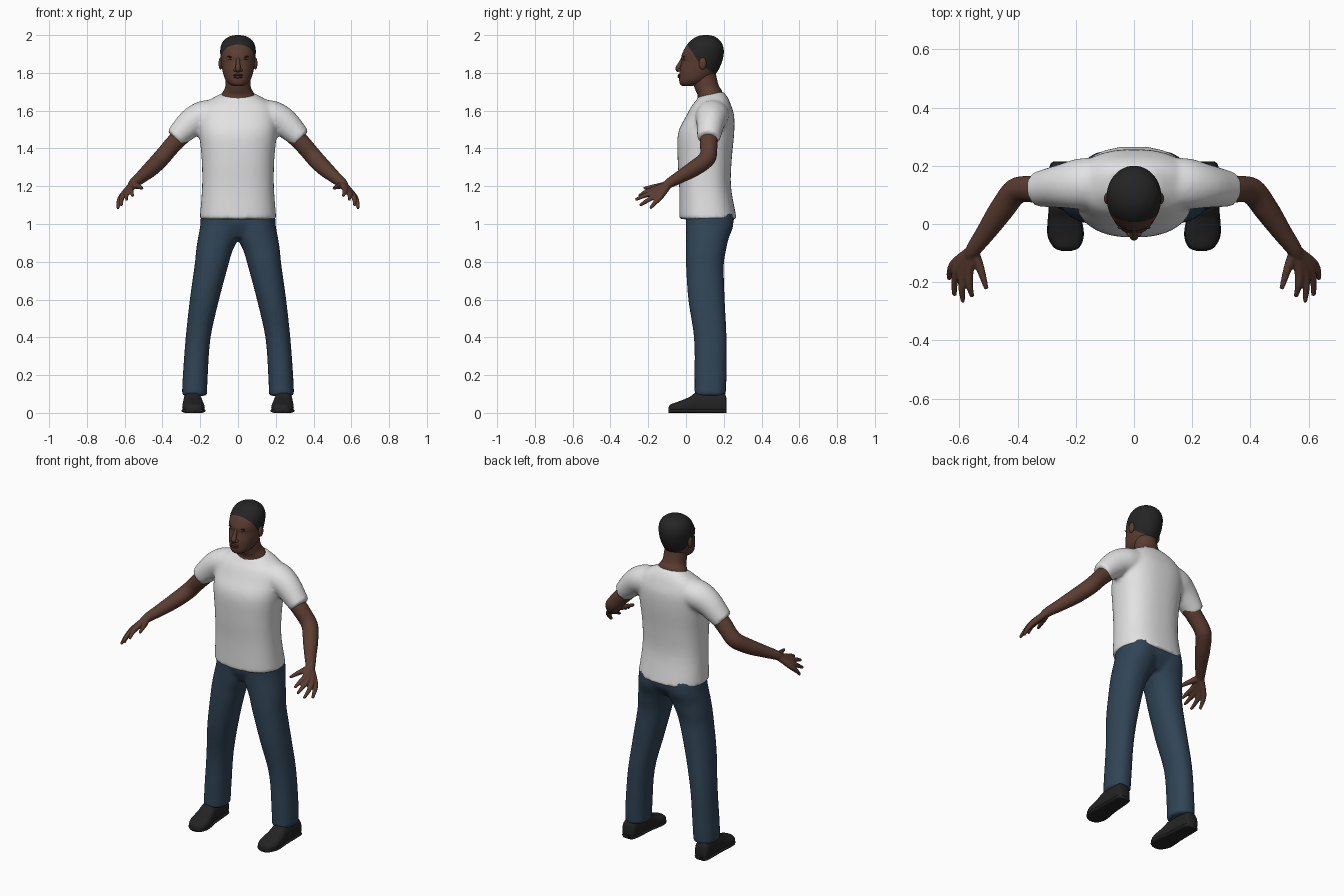
import bpy, bmesh, math
from mathutils import Vector

old = bpy.data.objects.get("Cube")
if old:
    bpy.data.objects.remove(old, do_unlink=True)


def material(name, r, g, b):
    m = bpy.data.materials.new(name)
    m.use_nodes = True
    m.diffuse_color = (r, g, b, 1)
    bsdf = m.node_tree.nodes["Principled BSDF"]
    bsdf.inputs["Base Color"].default_value = (r, g, b, 1)
    bsdf.inputs["Roughness"].default_value = 0.8
    return m


SKIN = material("brown skin", 0.105, 0.046, 0.03)
LIP = material("dark lips", 0.075, 0.03, 0.024)
HAIR = material("black hair", 0.018, 0.018, 0.018)
SHIRT = material("white cotton", 0.76, 0.76, 0.76)
DENIM = material("blue denim", 0.03, 0.058, 0.092)
LEATHER = material("black leather", 0.017, 0.017, 0.017)
EYE = material("eye white", 0.3, 0.26, 0.24)


# ---------- helpers ----------
def spline(a, b, c, d, t):
    return 0.5 * (2 * b + (c - a) * t + (2 * a - 5 * b + 4 * c - d) * t * t
                  + (3 * b - a - 3 * c + d) * t ** 3)


def loft(bm, sections, n=32, steps=4, power=2.0, floor=None):
    """Skin smooth closed rings given as (centre, half axis, half axis)."""
    dense = []
    last = len(sections) - 1
    for i in range(last):
        picks = [sections[min(max(j, 0), last)] for j in range(i - 1, i + 3)]
        for s in range(steps):
            dense.append([spline(*[p[k] for p in picks], s / steps) for k in range(3)])
    dense.append(sections[-1])
    rings = []
    for c, u, v in dense:
        ring = []
        for i in range(n):
            a = math.tau * i / n
            co, si = math.cos(a), math.sin(a)
            p = c + u * math.copysign(abs(co) ** (2 / power), co) \
                  + v * math.copysign(abs(si) ** (2 / power), si)
            if floor is not None:
                p.z = max(p.z, floor)
            ring.append(bm.verts.new(p))
        rings.append(ring)
    for a, b in zip(rings, rings[1:]):
        for i in range(n):
            j = (i + 1) % n
            bm.faces.new((a[i], a[j], b[j], b[i]))
    bm.faces.new(rings[0])
    bm.faces.new(rings[-1])


def level(z, x0, x1, y0, y1, tilt=0.0):
    """Horizontal section from its x and y limits."""
    return (Vector(((x0 + x1) / 2, (y0 + y1) / 2, z)),
            Vector(((x1 - x0) / 2, 0, 0)), Vector((0, (y1 - y0) / 2, tilt)))


def tube(bm, path, side, ref=(0, 0, 1), n=20):
    """Limb through (x, y, z, radius, radius along ref), mirrored by side."""
    pts = [Vector((p[0] * side, p[1], p[2])) for p in path]
    out = []
    for i, p in enumerate(path):
        t = (pts[min(i + 1, len(pts) - 1)] - pts[max(i - 1, 0)]).normalized()
        v = Vector(ref)
        v = (v - t * v.dot(t)).normalized()
        out.append((pts[i], t.cross(v) * p[3], v * p[-1]))
    loft(bm, out, n)


def ball(bm, centre, radii, lean=0.0):
    made = bmesh.ops.create_uvsphere(bm, u_segments=20, v_segments=12, radius=1)
    for v in made["verts"]:
        p = Vector(a * r for a, r in zip(v.co, radii))
        p.z += p.x * lean
        v.co = p + Vector(centre)


def finish(bm, name, *mats, voxel=None, relax=4):
    bmesh.ops.recalc_face_normals(bm, faces=bm.faces)
    mesh = bpy.data.meshes.new(name)
    bm.to_mesh(mesh)
    bm.free()
    for m in mats:
        mesh.materials.append(m)
    mesh.polygons.foreach_set("use_smooth", [True] * len(mesh.polygons))
    ob = bpy.data.objects.new(name, mesh)
    bpy.context.collection.objects.link(ob)
    if voxel:  # fuse overlapping volumes into one skin
        r = ob.modifiers.new("fuse", "REMESH")
        r.mode = "VOXEL"
        r.voxel_size = voxel
        r.use_smooth_shade = True
        s = ob.modifiers.new("relax", "SMOOTH")
        s.factor = 0.5
        s.iterations = relax
    return ob


# ---------- shirt: torso and sleeves ----------
bm = bmesh.new()
torso = [(1.025, .203, -.035, .27, 0), (1.06, .2, -.035, .262, 0), (1.2, .19, -.036, .238, 0),
         (1.34, .192, -.044, .242, 0), (1.48, .205, -.042, .255, 0), (1.57, .205, .0, .255, 0),
         (1.625, .19, .03, .24, 0), (1.66, .145, .052, .222, .008), (1.688, .09, .066, .196, .014)]
loft(bm, [level(z, -w, w, f, b, t) for z, w, f, b, t in torso], 48, power=2.4)
for side in (1, -1):
    tube(bm, [(.08, .145, 1.585, .075, .085), (.18, .138, 1.57, .083, .088),
              (.25, .13, 1.533, .076, .075), (.335, .119, 1.452, .056, .06)], side, (0, 1, 0), 32)
finish(bm, "shirt", SHIRT, voxel=.011, relax=5)

# ---------- jeans ----------
bm = bmesh.new()
leg = [(1.06, -.02, .19, .0, .25), (.99, -.02, .2, .0, .25), (.92, .0, .213, .0, .225),
       (.86, .028, .222, .0, .212), (.78, .052, .23, .0, .2), (.6, .1, .255, .012, .205),
       (.4, .145, .277, .042, .215), (.2, .16, .292, .045, .215), (.09, .164, .297, .045, .21)]
for side in (1, -1):
    loft(bm, [level(z, side * a, side * b, f, k) for z, a, b, f, k in leg], power=2.2)
loft(bm, [level(1.06, -.19, .19, 0, .25), level(1.0, -.198, .198, 0, .25),
          level(.93, -.15, .15, .03, .2)], power=2.3)
finish(bm, "jeans", DENIM, voxel=.011)

# ---------- arms with hands, and shoes ----------
arm = [(.28, .12, 1.485, .048), (.345, .12, 1.42, .047), (.405, .113, 1.35, .046),
       (.455, .05, 1.298, .043), (.51, -.03, 1.25, .034), (.55, -.085, 1.218, .027),
       (.565, -.11, 1.2, .022)]
# knuckle, middle joint and tip of each finger
fingers = {"index": [(.568, -.168, 1.182), (.565, -.215, 1.168), (.556, -.25, 1.148)],
           "middle": [(.587, -.165, 1.17), (.592, -.22, 1.15), (.588, -.268, 1.128)],
           "ring": [(.605, -.152, 1.158), (.617, -.2, 1.127), (.617, -.246, 1.098)],
           "little": [(.616, -.135, 1.145), (.632, -.165, 1.112), (.636, -.19, 1.082)],
           "thumb": [(.535, -.135, 1.202), (.52, -.18, 1.196), (.507, -.224, 1.188)]}
shoe = [(-.092, .232, .018, .03), (-.08, .232, .042, .046), (-.04, .235, .059, .06),
        (.02, .238, .055, .085), (.06, .24, .05, .11), (.15, .243, .046, .116),
        (.2, .245, .042, .105), (.215, .245, .03, .075)]
for side, word in ((1, "left"), (-1, "right")):
    bm = bmesh.new()
    tube(bm, arm, side)
    for joints in fingers.values():
        radii = (.02, .0165, .0125, .008)
        path = [(.555, -.09, 1.212)] + joints
        tube(bm, [p + (r,) for p, r in zip(path, radii)], side, n=14)
    finish(bm, word + "_arm", SKIN, voxel=.005)

    bm = bmesh.new()
    for grow, cap in ((1, 1), (1.06, .024)):  # upper, then sole
        loft(bm, [(Vector((side * x, y, min(h, cap) * .45)), Vector((w * grow, 0, 0)),
                   Vector((0, 0, min(h, cap) * .55))) for y, x, w, h in shoe],
             power=2.5, floor=0)
    finish(bm, word + "_shoe", LEATHER)

# ---------- neck and head ----------
bm = bmesh.new()
neck = [(1.65, .096, .055, .198), (1.692, .084, .062, .19), (1.72, .069, .05, .174),
        (1.76, .065, .04, .163), (1.83, .06, .05, .15)]
loft(bm, [level(z, -w, w, f, b, .012) for z, w, f, b in neck])
finish(bm, "neck", SKIN)

bm = bmesh.new()
head = [(1.73, .022, -.018, .03), (1.74, .045, -.031, .075), (1.76, .065, -.036, .12),
        (1.79, .077, -.036, .153), (1.82, .084, -.033, .174), (1.86, .09, -.024, .191),
        (1.888, .093, -.024, .198), (1.92, .094, -.012, .2), (1.95, .088, .006, .193),
        (1.975, .072, .03, .176), (1.993, .045, .06, .15), (2.0, .012, .09, .12)]
loft(bm, [level(z, -w, w, f, b) for z, w, f, b in head], 48)
# cut the hairline cleanly: temple line, then nape line
hairline = [(Vector((0, .012, 1.942)), Vector((0, .075, 1.845))),
            (Vector((0, .075, 1.845)), Vector((0, .16, 1.79)))]
cuts = []
for a, b in hairline:
    d = b - a
    normal = Vector((0, -d.z, d.y))
    bmesh.ops.bisect_plane(bm, geom=bm.verts[:] + bm.edges[:] + bm.faces[:],
                           plane_co=a, plane_no=normal, dist=1e-5)
    cuts.append((a, normal))
for f in bm.faces:
    mid = f.calc_center_median()
    f.material_index = int(all((mid - a).dot(no) > 0 for a, no in cuts))
finish(bm, "head", SKIN, HAIR)

# ---------- face details ----------
bm = bmesh.new()
tube(bm, [(0, -.014, 1.882, .009), (0, -.03, 1.85, .011), (0, -.042, 1.822, .015),
          (0, -.035, 1.808, .011)], 1, (0, 1, 0))
for side in (1, -1):
    ball(bm, (side * .014, -.033, 1.815), (.01, .012, .008))
finish(bm, "nose", SKIN)

bm = bmesh.new()
ball(bm, (0, -.033, 1.788), (.026, .011, .006))
ball(bm, (0, -.033, 1.778), (.023, .011, .007))
finish(bm, "lips", LIP)

parts = {"ear": (SKIN, (.092, .088, 1.85), (.011, .02, .032), 0),
         "eye": (EYE, (.035, -.005, 1.866), (.014, .008, .0045), 0),
         "iris": (HAIR, (.035, -.0095, 1.866), (.006, .005, .0045), 0),
         "upper_lid": (LIP, (.035, -.0075, 1.871), (.017, .009, .003), -.05),
         "brow": (HAIR, (.037, -.012, 1.885), (.02, .006, .0035), .08)}
for name, (mat, c, radii, lean) in parts.items():
    for side, word in ((1, "left"), (-1, "right")):
        bm = bmesh.new()
        ball(bm, (c[0] * side, c[1], c[2]), radii, lean * side)
        finish(bm, word + "_" + name, mat)
